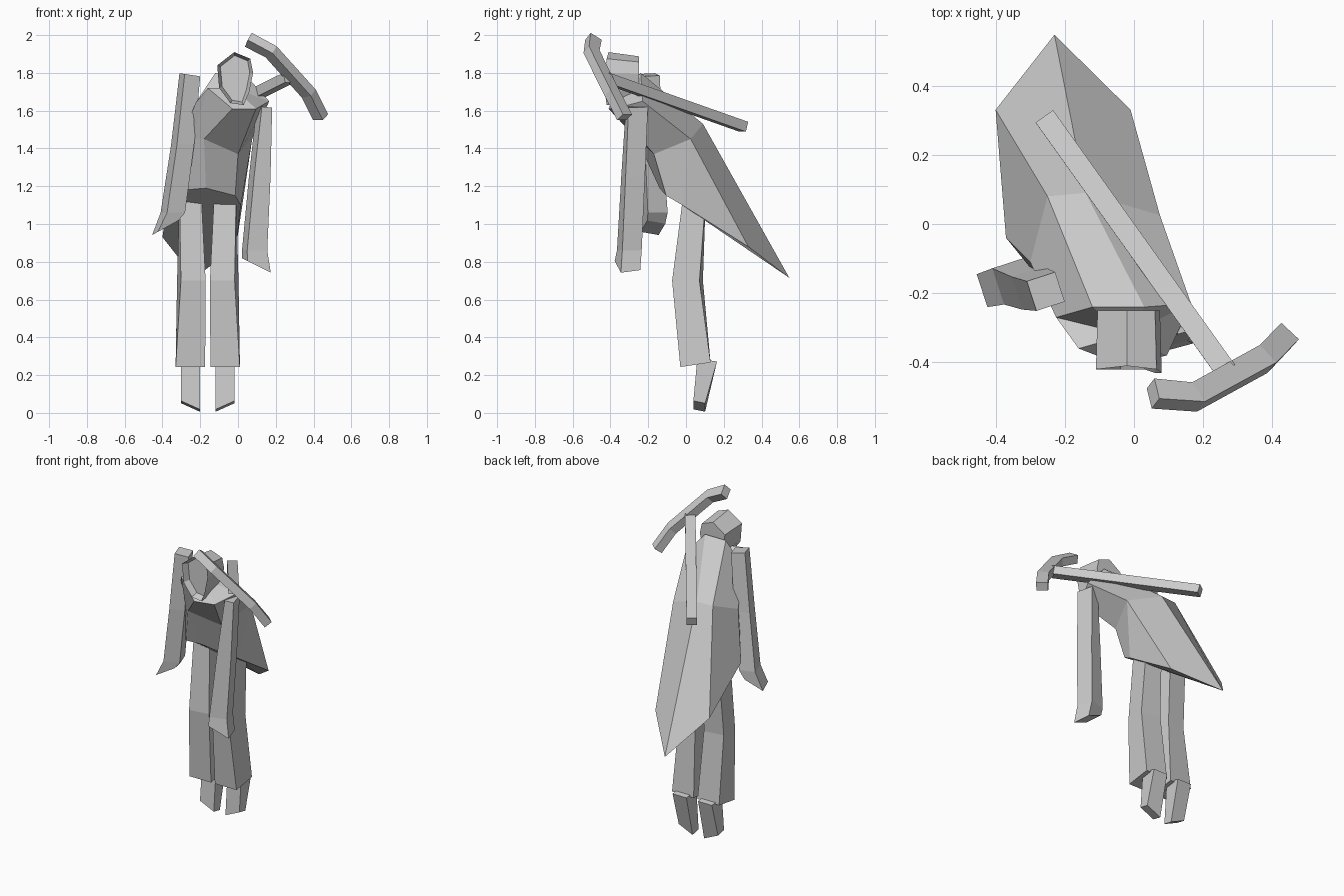
import bpy, bmesh, math
from mathutils import Vector

if "Cube" in bpy.data.objects:
    bpy.data.objects.remove(bpy.data.objects["Cube"])

grey = bpy.data.materials.new("stone_grey")
grey.diffuse_color = (0.6, 0.6, 0.6, 1)
grey.use_nodes = True
grey.node_tree.nodes["Principled BSDF"].inputs["Base Color"].default_value = grey.diffuse_color


def finish(name, bm):
    bmesh.ops.remove_doubles(bm, verts=bm.verts, dist=0.0005)
    bmesh.ops.recalc_face_normals(bm, faces=bm.faces)
    me = bpy.data.meshes.new(name)
    bm.to_mesh(me)
    bm.free()
    me.materials.append(grey)
    ob = bpy.data.objects.new(name, me)
    bpy.context.collection.objects.link(ob)
    return ob


def loft(rings, caps=(True, True)):
    """Skin a list of equal-length point rings."""
    bm = bmesh.new()
    vs = [[bm.verts.new(p) for p in r] for r in rings]
    n = len(rings[0])
    for a, b in zip(vs, vs[1:]):
        for i in range(n):
            j = (i + 1) % n
            bm.faces.new((a[i], a[j], b[j], b[i]))
    if caps[0]:
        bm.faces.new(vs[0])
    if caps[1]:
        bm.faces.new(vs[-1])
    return bm


def quad(x, y, z, w, d, deg=0, sx=0, sy=0):
    """Turned rectangle with half sizes w, d; sx and sy tilt it."""
    a = math.radians(deg)
    pts = []
    for i, j in ((-1, -1), (1, -1), (1, 1), (-1, 1)):
        dx = i * w * math.cos(a) - j * d * math.sin(a)
        dy = i * w * math.sin(a) + j * d * math.cos(a)
        pts.append((x + dx, y + dy, z + sx * dx + sy * dy))
    return pts


def sweep(name, path, ref, w, d):
    """Square bar along a path; ref is the direction of half size w."""
    path = [Vector(p) for p in path]
    rings = []
    for i, p in enumerate(path):
        t = (path[min(i + 1, len(path) - 1)] - path[max(i - 1, 0)]).normalized()
        u = (ref - t * ref.dot(t)).normalized()
        v = t.cross(u)
        rings.append([p + u * w * a + v * d * b
                      for a, b in ((-1, -1), (1, -1), (1, 1), (-1, 1))])
    return finish(name, loft(rings))


# Caped torso: hem, waist and shoulder rings
hem = [(-.285, -.13, 1.18), (-.17, -.14, 1.19), (-.015, -.105, 1.15), (.015, -.02, 1.10),
       (-.01, .33, .88), (-.23, .547, .715), (-.40, .33, .93), (-.37, -.04, 1.145)]
waist = [(-.24, -.20, 1.45), (-.18, -.26, 1.45), (0, -.17, 1.37), (.075, .025, 1.45),
         (.075, .025, 1.45), (-.14, .09, 1.53), (-.25, .08, 1.53), (-.30, -.11, 1.45)]
shoulder = [(-.16, -.36, 1.72), (-.03, -.41, 1.61), (.095, -.38, 1.61), (.165, -.23, 1.65),
            (.165, -.23, 1.65), (.03, -.24, 1.80), (-.12, -.24, 1.80), (-.225, -.27, 1.64)]
neck = [(-.02, -.32, 1.72)] * 8
finish("caped_torso", loft([hem, waist, shoulder, neck], (True, False)))

# Hood with recessed face
front = [(-.11, -.42, 1.84), (-.02, -.41, 1.91), (.065, -.42, 1.875), (.08, -.43, 1.80),
         (.06, -.43, 1.70), (.03, -.42, 1.63), (-.04, -.42, 1.64), (-.10, -.42, 1.72)]
back = [(-.02 + (x + .02) * .95, -.25, 1.76 + (z - 1.76) * .85) for x, y, z in front]
bm = loft([front, back])
bmesh.ops.recalc_face_normals(bm, faces=bm.faces)
face = min((f for f in bm.faces if len(f.verts) == 8),
           key=lambda f: f.calc_center_median().y)
bmesh.ops.inset_region(bm, faces=[face], thickness=.018)
bmesh.ops.translate(bm, verts=face.verts, vec=(0, .04, 0))
finish("hood", bm)

# Arms with slanted hands
finish("left_arm", loft([quad(-.255, -.195, 1.79, .043, .045, 18, -.15),
                         quad(-.293, -.185, 1.42, .048, .05, 18),
                         quad(-.345, -.165, 1.06, .05, .055, 18),
                         quad(-.385, -.175, .98, .057, .05, 18, .55)]))
finish("right_arm", loft([quad(.14, -.26, 1.62, .028, .053, 15, -.1),
                          quad(.115, -.28, 1.25, .045, .053, 15),
                          quad(.088, -.30, .86, .055, .053, 15),
                          quad(.098, -.31, .78, .064, .053, 15, -.5)]))

# Legs and feet, one per side
for s, side in ((-1, "left"), (1, "right")):
    x = -.16 + s * .092
    finish(side + "_leg", loft([quad(x, .045, 1.15, .058, .06),
                                quad(x - s * .005, .008, .70, .066, .073, -8 * s),
                                quad(x, .05, .255, .078, .08, 0, 0, .15)]))
    finish(side + "_foot", loft([quad(x, .112, .28, .05, .052, 0, 0, -.15),
                                 quad(x, .07, .035, .05, .031, 0, .45 * s, -.2)]))

# Pickaxe carried over the shoulder
top, end = Vector((.27, -.43, 1.775)), Vector((-.255, .305, 1.515))
sweep("pickaxe_handle", [top, end], Vector((.82, .57, 0)), .031, .027)
sweep("pickaxe_head", [(.055, -.49, 1.975), (.175, -.50, 1.912),
                       (.375, -.39, 1.69), (.437, -.325, 1.565)],
      (end - top).normalized(), .035, .026)
